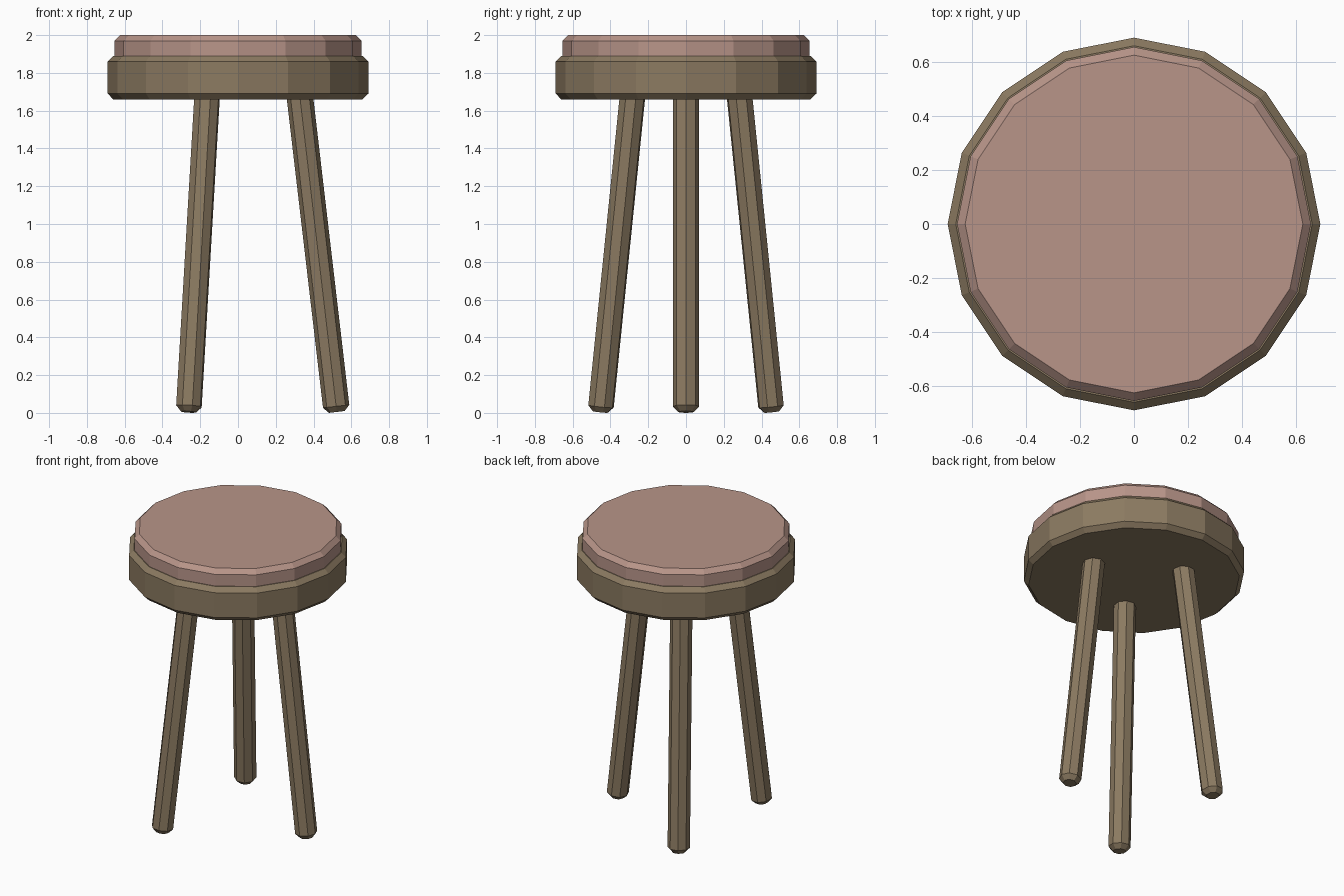
import bpy, bmesh, math
from mathutils import Matrix, Vector

if "Cube" in bpy.data.objects:
    bpy.data.objects.remove(bpy.data.objects["Cube"])


def material(name, rgb):
    m = bpy.data.materials.new(name)
    m.diffuse_color = (*rgb, 1)
    m.use_nodes = True
    m.node_tree.nodes["Principled BSDF"].inputs["Base Color"].default_value = m.diffuse_color
    return m


def turned(name, profile, sides, mat, matrix=Matrix()):
    """Closed, flat-faced solid of revolution from (radius, z) points, bottom to top."""
    bm = bmesh.new()
    rings = []
    for r, z in profile:
        angles = [2 * math.pi * i / sides for i in range(sides)]
        rings.append([bm.verts.new((r * math.cos(a), r * math.sin(a), z)) for a in angles])
    for low, high in zip(rings, rings[1:]):
        for i in range(sides):
            j = (i + 1) % sides
            bm.faces.new((low[i], low[j], high[j], high[i]))
    bm.faces.new(rings[0][::-1])
    bm.faces.new(rings[-1])
    bm.transform(matrix)
    mesh = bpy.data.meshes.new(name)
    bm.to_mesh(mesh)
    bm.free()
    mesh.materials.append(mat)
    obj = bpy.data.objects.new(name, mesh)
    bpy.context.collection.objects.link(obj)
    return obj


wood = material("wood", (0.26, 0.195, 0.12))
fabric = material("fabric", (0.48, 0.30, 0.25))

# Chamfered round seat and the cushion set on it
turned("seat", [(0.66, 1.66), (0.69, 1.69), (0.69, 1.86), (0.66, 1.89)], 16, wood)
turned("cushion", [(0.625, 1.85), (0.655, 1.88), (0.655, 1.97), (0.625, 2.0)], 16, fabric)

# Three splayed legs, chamfered at the feet, tops sunk into the seat
foot, top = Vector((0.523, 0, 0.005)), Vector((0.322, 0, 1.72))
axis = top - foot
tilt = Matrix.Rotation(math.atan2(axis.x, axis.z), 4, 'Y')
leg_profile = [(0.042, 0), (0.07, 0.03), (0.07, axis.length - 0.03), (0.042, axis.length)]
for k, name in enumerate(("right_leg", "back_left_leg", "front_left_leg")):
    spin = Matrix.Rotation(math.radians(120 * k), 4, 'Z')
    turned(name, leg_profile, 8, wood, spin @ Matrix.Translation(foot) @ tilt)
